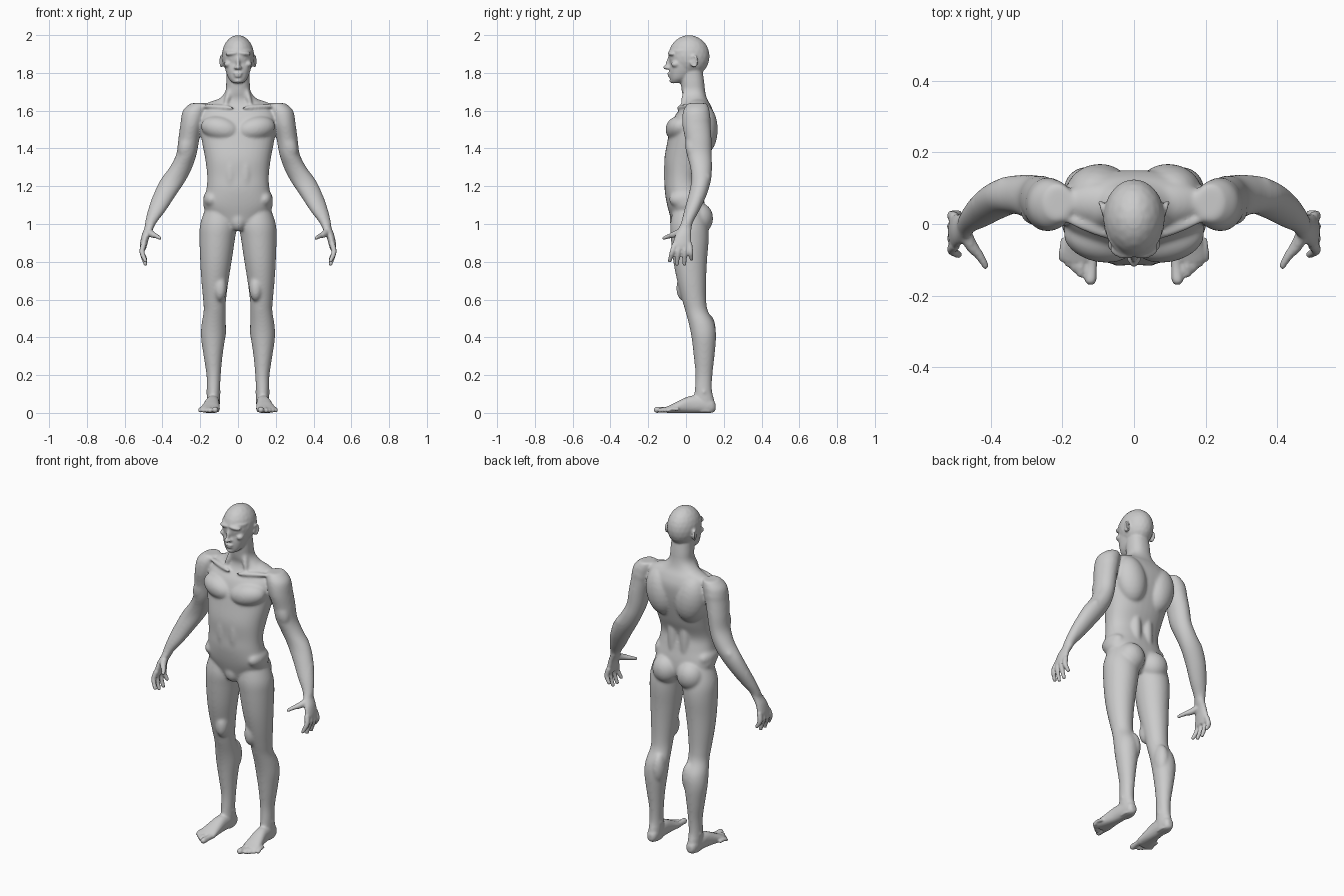
import bpy
import bmesh
import math
from mathutils import Vector, Matrix

CM = 0.01  # every measure below is in hundredths of a unit
cube = bpy.data.objects.get("Cube")
if cube:
    bpy.data.objects.remove(cube, do_unlink=True)

bm = bmesh.new()


def spline(rows, steps):
    """Smooth curve of values through every row."""
    rows = [Vector(row) for row in rows]
    result = []
    for i in range(len(rows) - 1):
        before, start, end = rows[max(i - 1, 0)], rows[i], rows[i + 1]
        after = rows[min(i + 2, len(rows) - 1)]
        for step in range(steps):
            t = step / steps
            result.append(start + 0.5 * t * (end - before + t * (
                2 * before - 5 * start + 4 * end - after
                + t * (3 * (start - end) + after - before))))
    return result + [rows[-1]]


def loft(rows, power=2.0, along_y=False, sides=36):
    """Skin over oval sections, each row: x, y, z, half width, half depth."""
    rings = []
    for x, y, z, width, depth in spline(rows, 5):
        ring = []
        for k in range(sides):
            angle = math.tau * k / sides
            c, s = math.cos(angle), math.sin(angle)
            across = width * math.copysign(abs(c) ** (2 / power), c)
            deep = depth * math.copysign(abs(s) ** (2 / power), s)
            offset = (across, 0, deep) if along_y else (across, deep, 0)
            ring.append(bm.verts.new((Vector((x, y, z)) + Vector(offset)) * CM))
        rings.append(ring)
    for low, high in zip(rings, rings[1:]):
        for k in range(sides):
            n = (k + 1) % sides
            bm.faces.new((low[k], low[n], high[n], high[k]))
    bm.faces.new(rings[0])
    bm.faces.new(rings[-1])


def blob(centre, radii, tilt=(0, 0, 0)):
    """Ellipsoid muscle mass, tilted in degrees about x, y and z."""
    matrix = Matrix.Translation(Vector(centre) * CM)
    for angle, axis in zip(tilt, "XYZ"):
        matrix = matrix @ Matrix.Rotation(math.radians(angle), 4, axis)
    matrix = matrix @ Matrix.Diagonal((*(Vector(radii) * CM), 1))
    bmesh.ops.create_icosphere(bm, subdivisions=3, radius=1, matrix=matrix)


def digit(points):
    """Rounded finger or toe, each point: x, y, z, radius."""
    for x, y, z, radius in spline(points, 8):
        blob((x, y, z), (radius, radius, radius))


# Torso and neck
loft([(0, 0, 97, 6, 6), (0, 1, 103, 14, 9), (0, 0, 110, 18.5, 10),
      (0, -1.5, 118, 16.8, 9.8), (0, -2, 125, 16.3, 9.3),
      (0, -0.5, 134, 17.3, 11), (0, 1.5, 143, 19, 11.5),
      (0, 3, 150, 20, 11.5), (0, 4.5, 157, 20, 10.5),
      (0, 5.5, 162, 17, 8), (0, 5, 166, 10.5, 6.3),
      (0, 4, 170, 6.8, 6.2), (0, 3.3, 176, 6.2, 6.2),
      (0, 2.5, 183, 6, 6)], power=2.3)

# Torso muscles
pectoral = blob((9.5, -4, 150.5), (10.5, 6.7, 6.5), (0, -12, 12))
abdominal = blob((4, -7, 127), (4.5, 4.8, 15))
shoulder_blade = blob((10, 9, 150), (9, 7.8, 14), (0, 10, -12))
spine_muscle = blob((4, 5, 122), (3.5, 4.2, 18))
trapezius = blob((10, 6, 162.5), (11, 5.5, 3.6), (0, 14, 0))
neck_muscle = blob((4, 1, 171), (1.8, 2.2, 10), (-20, -18, 0))
collarbone = blob((11, -1.5, 162), (10, 1.6, 1.3), (0, -4, 20))
oblique = blob((14, -1, 113), (4.5, 8, 5))
buttock = blob((8, 6.8, 103), (8, 7.6, 8.5))
groin = blob((0, -4.5, 102), (4.5, 4.2, 6))

# Arm and palm
loft([(21, 6, 164, 4, 5), (23, 5.5, 160, 6.2, 7), (24.5, 5.5, 153, 6, 7.5),
      (26, 6.5, 145, 5.6, 7), (27.3, 7, 137, 5.4, 6.6),
      (30.2, 8, 130, 6, 5.8), (34.5, 8, 123, 6.8, 5.2),
      (39, 6, 115, 6, 4.8), (43, 3, 107, 4.7, 4), (46, 0.6, 101, 3.1, 3.1),
      (47, -0.4, 98, 2.5, 3.4), (48.8, -1.5, 94, 2.2, 4.2),
      (50, -2.1, 89, 1.9, 5), (50.2, -2.2, 86.5, 1.4, 4.6)])
deltoid = blob((24, 5.5, 155.5), (6.2, 7.6, 8.5), (0, -15, 0))
biceps = blob((27, 3.5, 142), (4.2, 4, 8), (0, -18, 0))
elbow = blob((36, 11, 124.5), (2.6, 2.2, 3), (0, -40, 0))

# Fingers, from index to little one, then thumb
for base, tip, drop in ((-6, -8.6, 80.5), (-3.4, -4.8, 78.8),
                        (-0.7, -0.8, 78.8), (1.9, 2.9, 81.5)):
    digit([(50, base, 89, 1.5), (50.8, (base + tip) / 2, 85, 1.4),
           (49, tip, drop, 1.05)])
digit([(47.5, -2, 96, 2), (45.3, -6, 94.5, 1.8), (43, -9, 93.5, 1.4),
       (41.4, -11.7, 92.5, 1.2)])

# Leg down to the heel
loft([(10, 1, 109, 7, 7.5), (10.3, 1.5, 100, 9.7, 9.8),
      (11, 2, 92, 9.4, 10), (11.7, 2.2, 80, 8.3, 8.9),
      (12.2, 3, 70, 7.2, 7.7), (12.4, 4.3, 60, 6.1, 6.4),
      (12.4, 5.6, 54, 5.8, 6), (12.9, 8.3, 47, 6.4, 6.8),
      (13.2, 9.4, 40, 6.4, 6.5), (13.2, 9.6, 30, 5, 5.5),
      (12.9, 9.5, 20, 3.8, 4.5), (13, 9.2, 12, 3.5, 4.6),
      (13, 9.7, 5, 3.4, 5.5), (13, 10, 0.5, 3, 5)])
kneecap = blob((12.2, 2, 56), (3.6, 2.8, 4.5))
inner_thigh = blob((9.5, -1, 66), (3.6, 4.2, 7))
calf = blob((10, 11, 44), (3.8, 4.8, 9))
ankle_bone = blob((13, 9.5, 11), (4.2, 2, 2))

# Foot and toes
loft([(13, 15.6, 3.2, 1.6, 1.8), (13, 13.5, 3.8, 3, 3.8),
      (13.2, 8, 4.5, 3.5, 4.5), (13.6, 2, 4.4, 3.8, 4.5),
      (14.3, -4, 3.1, 4.6, 3.2), (14.8, -8, 2.1, 5.2, 2.2),
      (15, -10.5, 1.6, 4.6, 1.6)], power=2.3, along_y=True)
big_toe = digit([(11.8, -8, 1.8, 1.8), (11.8, -12, 1.7, 1.5),
                 (12.1, -15.4, 1.6, 1.7)])
for toe in range(4):
    x, tip, size = 14.8 + 1.75 * toe, 1.4 * toe - 13.8, 1.25 - 0.08 * toe
    digit([(x - 0.5, tip + 5, 2, size), (x, tip + 2, 2, size * 0.9),
           (x, tip, 1.2, size)])

# Skull and face
cranium = blob((0, 1.6, 188.8), (8.6, 10.9, 11.2))
loft([(0, -5.3, 174.6, 2.6, 2.5), (0, -3.6, 177, 4.9, 4.8),
      (0, -1.7, 181, 6.5, 7.1), (0, -0.8, 185, 7.4, 7.6),
      (0, -0.2, 188, 7.8, 7.9), (0, 0, 192, 8, 8.6)], power=2.3)
brow = blob((3.2, -7.6, 190.3), (3.6, 2, 1.2), (0, 6, 14))
cheekbone = blob((4.9, -5, 184.6), (2.3, 3, 1.9), (0, 0, 25))
eyelid = blob((3.2, -6.8, 187.6), (1.5, 1.5, 1.1))
nose_bridge = blob((0, -9, 185.8), (1, 1.5, 4.5), (-18, 0, 0))
nose_tip = blob((0, -10.8, 182.9), (1.1, 1.4, 1.1))
nostril = blob((1.1, -9.6, 182.7), (0.9, 1.3, 0.9))
upper_lip = blob((0, -8.7, 179.7), (2.5, 1.2, 0.6))
lower_lip = blob((0, -8.5, 178.3), (2.1, 1.2, 0.7))
chin = blob((0, -6.8, 175.9), (2.4, 2, 1.5))

# Ear as a tilted rim with a lobe
for k in range(22):
    turn = math.tau * k / 26 - 0.6
    blob((8.9 + 0.5 * math.sin(turn), 4.3 + 1.7 * math.sin(turn),
          186.2 + 2.7 * math.cos(turn)), (0.6, 0.6, 0.6))
ear_bowl = blob((8.3, 4.2, 186), (0.8, 1.7, 2.6))

# Flat soles
for vert in bm.verts:
    vert.co.z = max(vert.co.z, 0)
bmesh.ops.recalc_face_normals(bm, faces=bm.faces)
mesh = bpy.data.meshes.new("body")
bm.to_mesh(mesh)
bm.free()
body = bpy.data.objects.new("body", mesh)
bpy.context.collection.objects.link(body)

# Mirror and fuse the masses into one skin
mirror = body.modifiers.new("both_sides", "MIRROR")
mirror.use_mirror_merge = False
fuse = body.modifiers.new("fuse", "REMESH")
fuse.mode = "VOXEL"
fuse.voxel_size = 0.0058
graph = bpy.context.evaluated_depsgraph_get()
skin = bpy.data.meshes.new_from_object(body.evaluated_get(graph))
body.modifiers.clear()
body.data = skin
bpy.data.meshes.remove(mesh)
skin.name = "body"

# Soften broad muscles strongly, and hands, feet and face lightly
soft = body.vertex_groups.new(name="broad_muscles")
fine = body.vertex_groups.new(name="fine_features")
for vert in skin.vertices:
    x, y, z = vert.co
    detailed = z > 1.73 or abs(x) > 0.45 or z < 0.09
    (fine if detailed else soft).add([vert.index], 1, "REPLACE")
for group, rounds in ((soft, 22), (fine, 3)):
    smooth = body.modifiers.new(group.name, "SMOOTH")
    smooth.vertex_group = group.name
    smooth.factor = 0.5
    smooth.iterations = rounds
skin.polygons.foreach_set("use_smooth", [True] * len(skin.polygons))

# Plain grey clay
clay = bpy.data.materials.new("grey_clay")
clay.use_nodes = True
clay.diffuse_color = (0.6, 0.6, 0.6, 1)
clay.node_tree.nodes["Principled BSDF"].inputs["Base Color"].default_value = clay.diffuse_color
skin.materials.clear()
skin.materials.append(clay)
